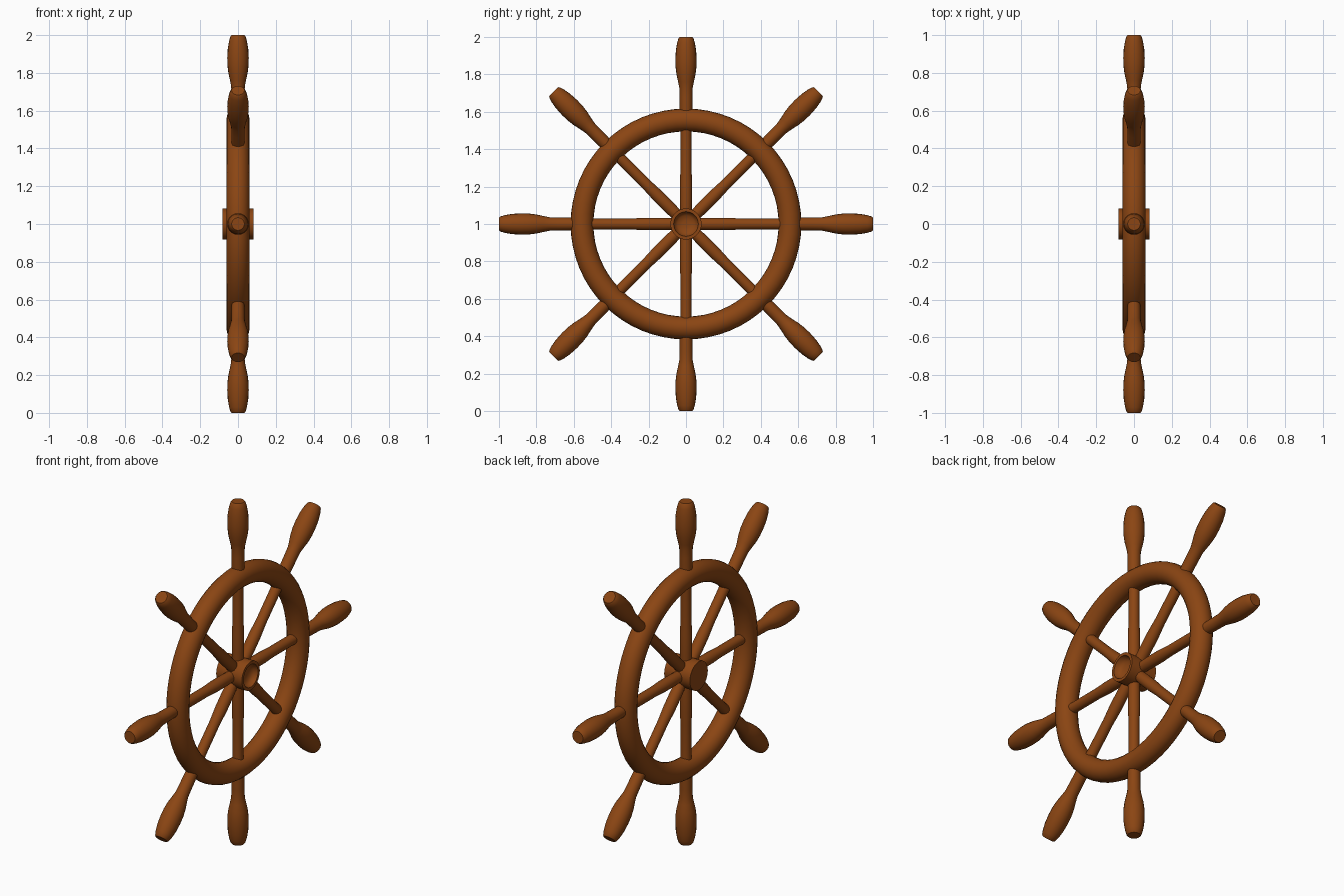
import bpy, math
from mathutils import Matrix, Vector

if "Cube" in bpy.data.objects:
    bpy.data.objects.remove(bpy.data.objects["Cube"])

wood = bpy.data.materials.new("saddle brown wood")
wood.diffuse_color = (0.258, 0.060, 0.0065, 1)
wood.use_nodes = True
wood.node_tree.nodes["Principled BSDF"].inputs["Base Color"].default_value = wood.diffuse_color
CENTRE = Vector((0, 0, 1))


def lathe(name, profile, rot, sides):
    """Spin (radius, height) points about local z, then rotate and centre."""
    verts, faces = [], []
    for r, h in profile:
        for i in range(sides):
            a = 2 * math.pi * i / sides
            verts.append((r * math.cos(a), r * math.sin(a), h))
    for k in range(len(profile) - 1):
        for i in range(sides):
            j = (i + 1) % sides
            faces.append((k * sides + i, k * sides + j,
                          (k + 1) * sides + j, (k + 1) * sides + i))
    faces.append(tuple(reversed(range(sides))))
    top = (len(profile) - 1) * sides
    faces.append(tuple(range(top, top + sides)))
    me = bpy.data.meshes.new(name)
    me.from_pydata(verts, [], faces)
    me.transform(Matrix.Translation(CENTRE) @ rot)
    ob = bpy.data.objects.new(name, me)
    bpy.context.collection.objects.link(ob)
    finish(ob)


def finish(ob):
    ob.data.materials.append(wood)
    bpy.ops.object.select_all(action='DESELECT')
    ob.select_set(True)
    bpy.context.view_layer.objects.active = ob
    bpy.ops.object.shade_smooth_by_angle(angle=math.radians(40))


# rim
bpy.ops.mesh.primitive_torus_add(major_radius=0.556, minor_radius=0.061,
                                 major_segments=64, minor_segments=20,
                                 location=CENTRE, rotation=(0, math.pi / 2, 0))
rim = bpy.context.object
rim.name = "rim"
finish(rim)

# hub: plain on the left end, dished on the right end
lathe("hub", [(0.083, -0.083), (0.083, 0.083), (0.066, 0.083),
              (0.060, 0.062), (0.045, 0.050), (0.02, 0.045)],
      Matrix.Rotation(math.pi / 2, 4, 'Y'), 32)

# eight turned spokes with handles
spoke = [(0.028, 0.0), (0.033, 0.12), (0.033, 0.22), (0.029, 0.30),
         (0.029, 0.48), (0.033, 0.56), (0.035, 0.68), (0.036, 0.73),
         (0.042, 0.76), (0.051, 0.80), (0.056, 0.84), (0.057, 0.88),
         (0.054, 0.93), (0.047, 0.97), (0.040, 0.993), (0.034, 1.0)]
for n in range(8):
    lathe("spoke_%d" % (n + 1), spoke,
          Matrix.Rotation(n * math.pi / 4, 4, 'X'), 20)
